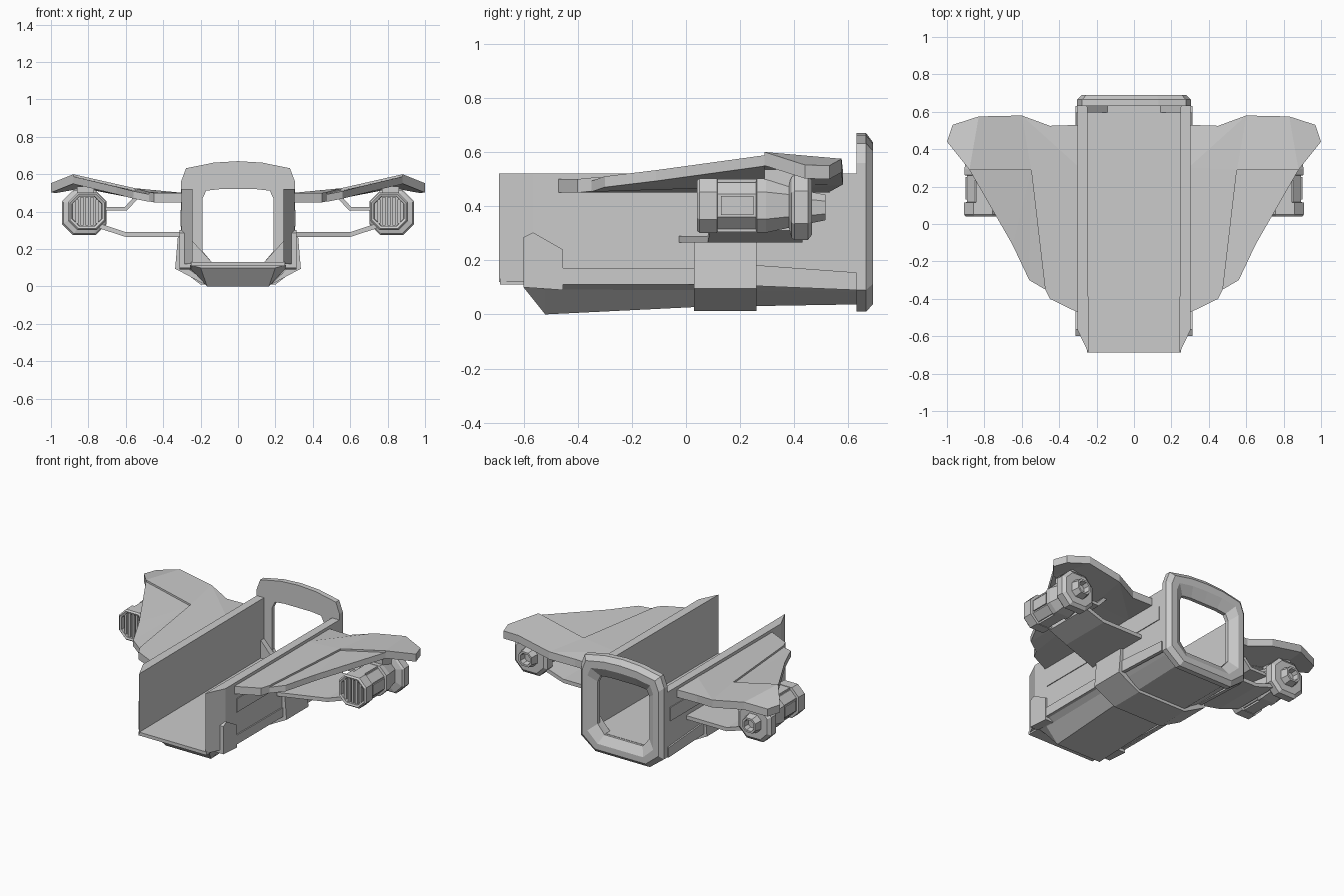
import bpy, bmesh
from mathutils import Vector

if "Cube" in bpy.data.objects:
    bpy.data.objects.remove(bpy.data.objects["Cube"])


def finish(name, bm, mirror=False):
    bmesh.ops.recalc_face_normals(bm, faces=bm.faces[:])
    me = bpy.data.meshes.new(name)
    bm.to_mesh(me)
    bm.free()
    ob = bpy.data.objects.new(name, me)
    bpy.context.collection.objects.link(ob)
    if mirror:
        ob.modifiers.new("mirror", 'MIRROR')
    return ob


def loft(name, loops, mirror=False, ring=False):
    """Skin a row of equal-length loops; cap the ends, or join them as a ring."""
    bm = bmesh.new()
    vs = [[bm.verts.new(p) for p in lp] for lp in loops]
    n = len(vs[0])
    pairs = list(zip(vs, vs[1:])) + ([(vs[-1], vs[0])] if ring else [])
    for a, b in pairs:
        for i in range(n):
            j = (i + 1) % n
            bm.faces.new((a[i], a[j], b[j], b[i]))
    if not ring:
        bm.faces.new(vs[0])
        bm.faces.new(vs[-1])
    return finish(name, bm, mirror)


def prism(name, pts, axis, lo, hi, mirror=False):
    """Extrude a 2D profile along the named axis."""
    k = "xyz".index(axis)
    place = lambda p, v: tuple(p[:k]) + (v,) + tuple(p[k:])
    return loft(name, [[place(p, v) for p in pts] for v in (lo, hi)], mirror)


def box(name, x, y, z, mirror=False):
    return prism(name, [(x[0], y[0]), (x[1], y[0]), (x[1], y[1]), (x[0], y[1])],
                 'z', z[0], z[1], mirror)


def both(half):
    """Complete a half outline that starts and ends on the centre line."""
    return half + [(-x, z) for x, z in half[-2:0:-1]]


# Cargo trough: tapered side walls and floor
prism("side_wall", [(0.243, -0.69), (0.303, -0.565), (0.303, 0.635), (0.25, 0.635)],
      'z', 0.12, 0.52, True)
box("trough_floor", (-0.25, 0.25), (-0.688, 0.64), (0.11, 0.132))

# Keel hull with sloping nose
stations = [(-0.60, 0.20, 0.10, 0.24, 0.11, 0.265), (-0.52, 0.165, 0.0, 0.25, 0.092, 0.303),
            (0.03, 0.175, 0.027, 0.26, 0.09, 0.305), (0.635, 0.185, 0.037, 0.265, 0.085, 0.305)]
loft("keel_hull", [[(x, y, z) for x, z in both(
    [(0, zb), (xb, zb), (xm, zm), (xs, 0.12), (xs - 0.01, 0.128), (0, 0.128)])]
    for y, xb, zb, xm, zm, xs in stations])

# Saddle band around the hull
prism("hull_band", [(0, 0.012), (0.18, 0.012), (0.336, 0.095), (0.32, 0.285),
                    (0.28, 0.285), (0.28, 0.125), (0, 0.125)], 'y', 0.03, 0.26, True)

# Side trim: front clamp, lower skirt, raised panel, rear rail
prism("front_clamp", [(-0.6, 0.10), (-0.6, 0.285), (-0.565, 0.303), (-0.455, 0.24), (-0.455, 0.09)],
      'x', 0.255, 0.312, True)
prism("lower_skirt", [(-0.455, 0.11), (0.03, 0.11), (0.03, 0.17), (-0.455, 0.172)],
      'x', 0.29, 0.311, True)
prism("rear_rail", [(0.26, 0.105), (0.63, 0.09), (0.63, 0.155), (0.26, 0.182)],
      'x', 0.29, 0.313, True)
box("side_panel", (0.29, 0.308), (-0.45, 0.60), (0.32, 0.41), True)

# Rear hoop: a bevelled frame between an outer and an inner outline
outer = both([(0, 0.01), (0.2, 0.01), (0.305, 0.09), (0.305, 0.56), (0.278, 0.632), (0.13, 0.662), (0, 0.67)])
inner = both([(0, 0.13), (0.14, 0.13), (0.19, 0.19), (0.19, 0.47), (0.17, 0.512), (0.1, 0.52), (0, 0.52)])
hoop = [(0, 0.63), (0, 0.665), (0.22, 0.69), (0.55, 0.69), (1, 0.655), (1, 0.63)]
loft("rear_hoop", [[(a + (c - a) * t, y, b + (d - b) * t)
                    for (a, b), (c, d) in zip(outer, inner)] for t, y in hoop], ring=True)
prism("corner_gusset", [(0.25, 0.13), (0.25, 0.25), (0.14, 0.13)], 'y', 0.595, 0.635, True)

# Wings: folded plate with a recessed leading panel
W = dict(A=(0.29, -0.478, 0.50), B=(0.45, -0.40, 0.50), C=(0.475, -0.35, 0.505),
         D=(0.56, -0.30, 0.522), E=(0.65, -0.11, 0.545), F=(0.88, 0.29, 0.60),
         G=(1.0, 0.44, 0.552), H=(0.97, 0.53, 0.55), I=(0.83, 0.575, 0.575),
         J=(0.60, 0.58, 0.53), K=(0.45, 0.525, 0.50), L=(0.29, 0.53, 0.50),
         M=(0.29, 0.30, 0.50), P=(0.55, 0.29, 0.525))


def plate(name, faces, drop, thick):
    bm = bmesh.new()
    vs = {k: bm.verts.new(Vector(W[k]) - Vector((0, 0, drop))) for k in sorted(set("".join(faces)))}
    for f in faces:
        bm.faces.new([vs[k] for k in f])
    bmesh.ops.recalc_face_normals(bm, faces=bm.faces[:])
    top = bm.faces[:]
    low = bmesh.ops.duplicate(bm, geom=top)
    vmap = {v: low["vert_map"][v] for f in top for v in f.verts}
    for v in set(vmap.values()):
        v.co.z -= thick
    for e in {e for f in top for e in f.edges if len(e.link_faces) == 1}:
        a, b = e.verts
        bm.faces.new((a, b, vmap[b], vmap[a]))
    return finish(name, bm, True)


plate("wing", ["ABCPM", "MPJ", "MJKL", "PFIJ", "FGHI"], 0, 0.05)
plate("wing_leading_panel", ["CDP", "DEP", "EFP"], 0.012, 0.04)

# Engines: octagonal body from intake lip to nozzle
def octagon(cx, cz, r, y):
    c = r * 0.5
    return [(cx + a, y, cz + b) for a, b in
            [(c, -r), (r, -c), (r, c), (c, r), (-c, r), (-r, c), (-r, -c), (-c, -r)]]


profile = [(0.085, 0.078), (0.045, 0.08), (0.04, 0.092), (0.05, 0.101), (0.115, 0.101),
           (0.117, 0.086), (0.258, 0.086), (0.262, 0.1), (0.295, 0.1), (0.38, 0.082),
           (0.39, 0.112), (0.40, 0.12), (0.45, 0.12), (0.466, 0.1), (0.466, 0.057),
           (0.515, 0.047), (0.515, 0.035), (0.475, 0.03)]
loft("engine_body", [octagon(0.822 if y > 0.385 else 0.807, 0.395 if y > 0.385 else 0.402, r, y)
                     for y, r in profile], True)

# Intake grille and body panels
for i in range(-2, 3):
    x, h = 0.807 + i * 0.027, 0.077 - 0.013 * (abs(i) == 2)
    box("intake_slat", (x - 0.008, x + 0.008), (0.05, 0.09), (0.402 - h, 0.402 + h), True)
for s in (-1, 1):
    x = 0.807 + s * 0.088
    box("engine_side_panel", (x - 0.006, x + 0.006), (0.13, 0.25), (0.367, 0.437), True)
    z = 0.402 + s * 0.09
    box("engine_cap_panel", (0.77, 0.844), (0.115, 0.262), (z - 0.008, z + 0.008), True)

# Engine mounts: swept lower plate, upper bracket, wing pylon
mount = [(0.29, -0.03, 0.265, 0.29), (0.60, 0.08, 0.265, 0.29), (0.74, 0.09, 0.31, 0.337)]
loft("lower_mount", [[(x, y, a), (x, 0.43, a), (x, 0.43, b), (x, y, b)] for x, y, a, b in mount], True)
prism("upper_bracket", [(0.53, 0.475), (0.595, 0.405), (0.73, 0.405), (0.73, 0.425),
                        (0.605, 0.425), (0.56, 0.475)], 'y', 0.27, 0.38, True)
box("wing_pylon", (0.77, 0.86), (0.29, 0.44), (0.47, 0.535), True)
